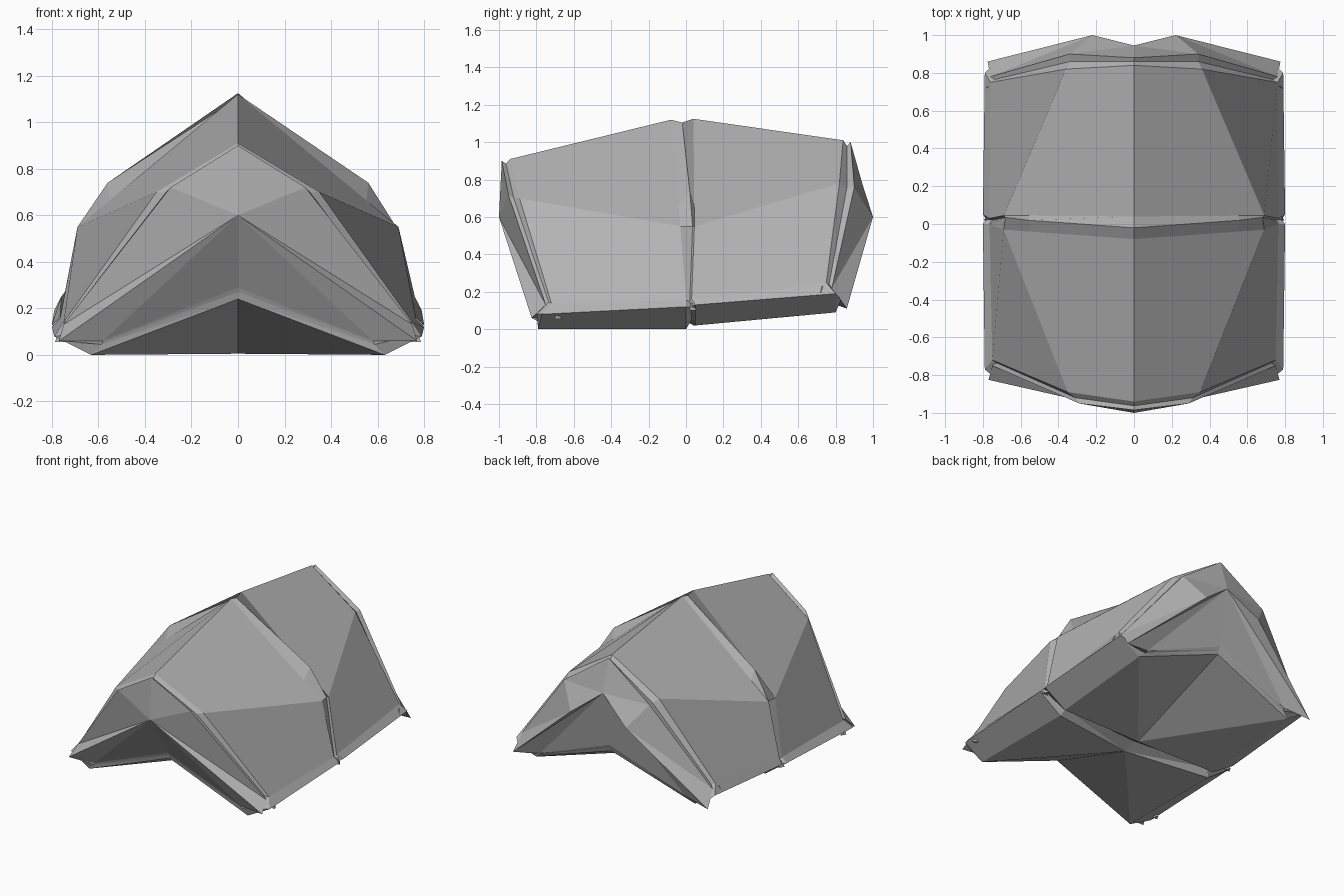
import bpy
import bmesh
from mathutils import Vector

cube = bpy.data.objects.get("Cube")
if cube:
    bpy.data.objects.remove(cube, do_unlink=True)

grey = bpy.data.materials.new("plain grey")
grey.use_nodes = True
colour = (0.45, 0.45, 0.45, 1)
grey.diffuse_color = colour
grey.node_tree.nodes["Principled BSDF"].inputs["Base Color"].default_value = colour


def ring(*points):
    """Half cross-section: ridge, shoulder, side, lip, floor edge, floor centre."""
    return [Vector(p) for p in points]


def finish(name, bm):
    mesh = bpy.data.meshes.new(name)
    bm.to_mesh(mesh)
    bm.free()
    mesh.materials.append(grey)
    obj = bpy.data.objects.new(name, mesh)
    bpy.context.scene.collection.objects.link(obj)


def mirrored(name, faces):
    """Build the given faces and their reflections across x = 0."""
    bm = bmesh.new()
    for face in faces:
        bm.faces.new([bm.verts.new(p) for p in face])
        bm.faces.new([bm.verts.new((-p.x, p.y, p.z)) for p in reversed(face)])
    bmesh.ops.remove_doubles(bm, verts=bm.verts, dist=0.0005)
    finish(name, bm)


def loft(name, *rings):
    faces = []
    for a, b in zip(rings, rings[1:]):
        for i in range(len(a) - 2):
            faces.append([a[i], a[i + 1], b[i + 1], b[i]])
        # Floor folds from the raised end down to the low centre
        if a[-1].z > b[-1].z:
            faces += [[a[-2], a[-1], b[-1]], [a[-2], b[-1], b[-2]]]
        else:
            faces += [[a[-2], a[-1], b[-2]], [a[-1], b[-1], b[-2]]]
    mirrored(name, faces)


def groove(a, b):
    """Ring halfway between two others, pulled slightly inward."""
    mids = [p.lerp(q, 0.5) for p, q in zip(a, b)]
    return [Vector((p.x * 0.97, p.y, 0.4 + (p.z - 0.4) * 0.96)) for p in mids]


def with_brow(r, brow=None):
    """Add a point between ridge and shoulder."""
    return [r[0], brow or r[0].lerp(r[1], 0.8)] + r[1:]


# Cross-sections from front to back
front_rim = ring((0, -.985, .9), (.29, -.95, .72), (.75, -.75, .13),
                 (.77, -.825, .06), (.58, -.8, .06), (0, -.8, .29))
front_end = ring((0, -.94, .91), (.35, -.89, .7), (.75, -.72, .14),
                 (.79, -.77, .08), (.63, -.79, 0), (0, -.78, .24))
front_mid = ring((0, -.08, 1.12), (.69, -.03, .55), (.765, 0, .155),
                 (.8, 0, .12), (.63, 0, 0), (0, -.09, .005))
seam = ring((0, -.02, 1.105), (.68, .035, .55), (.75, .02, .15),
            (.78, .025, .12), (.6, .03, .05), (0, -.01, .05))
rear_mid = ring((0, .04, 1.125), (.69, .045, .55), (.765, .03, .16),
                (.8, .05, .13), (.63, .05, .02), (0, .04, .02))
rear_end = ring((0, .84, 1.01), (.36, .82, .78), (.76, .75, .25),
                (.79, .8, .19), (.63, .8, .09), (0, .85, .32))
rear_rim = ring((0, .88, 1), (.34, .9, .76), (.76, .78, .22),
                (.775, .86, .11), (.58, .83, .14), (0, .87, .37))

# Two main shells and the raised seam between them
loft("front_shell", front_end, front_mid)
loft("rear_shell", rear_mid, rear_end)
loft("middle_seam", with_brow(front_mid),
     with_brow(seam, Vector((.56, .02, .74))), with_brow(rear_mid))

# Grooved rims at both ends
loft("front_rim", front_rim, groove(front_rim, front_end), front_end)
loft("rear_rim", rear_end, groove(rear_end, rear_rim), rear_rim)

# Pointed front hood with a sloping panel beneath
tip = Vector((0, -1, .6))
mirrored("front_hood", [[b, a, tip] for a, b in zip(front_rim, front_rim[1:])])

# Rear hood: an overhanging lip with a central notch, and a panel beneath
notch = Vector((0, .945, .77))
corner = Vector((.22, 1, .6))
ridge, shoulder, side, lip, floor_edge, floor_centre = rear_rim
mirrored("rear_hood", [[ridge, shoulder, notch], [notch, shoulder, corner],
                       [shoulder, side, corner], [side, lip, corner],
                       [lip, notch, corner]])
mirrored("rear_lower_panel", [[notch, lip, floor_edge],
                              [notch, floor_edge, floor_centre]])


# Small fixing pegs along both sides
def peg(name, x, y, z):
    bm = bmesh.new()
    bmesh.ops.create_cone(bm, cap_ends=True, segments=3,
                          radius1=.025, radius2=.008, depth=.04)
    bmesh.ops.translate(bm, verts=bm.verts, vec=(x, y, z))
    finish(name, bm)


for label, sign in (("left", 1), ("right", -1)):
    peg(label + "_front_peg", sign * .765, -.69, .075)
    peg(label + "_middle_peg", sign * .775, .03, .12)
    peg(label + "_rear_peg", sign * .765, .73, .21)
